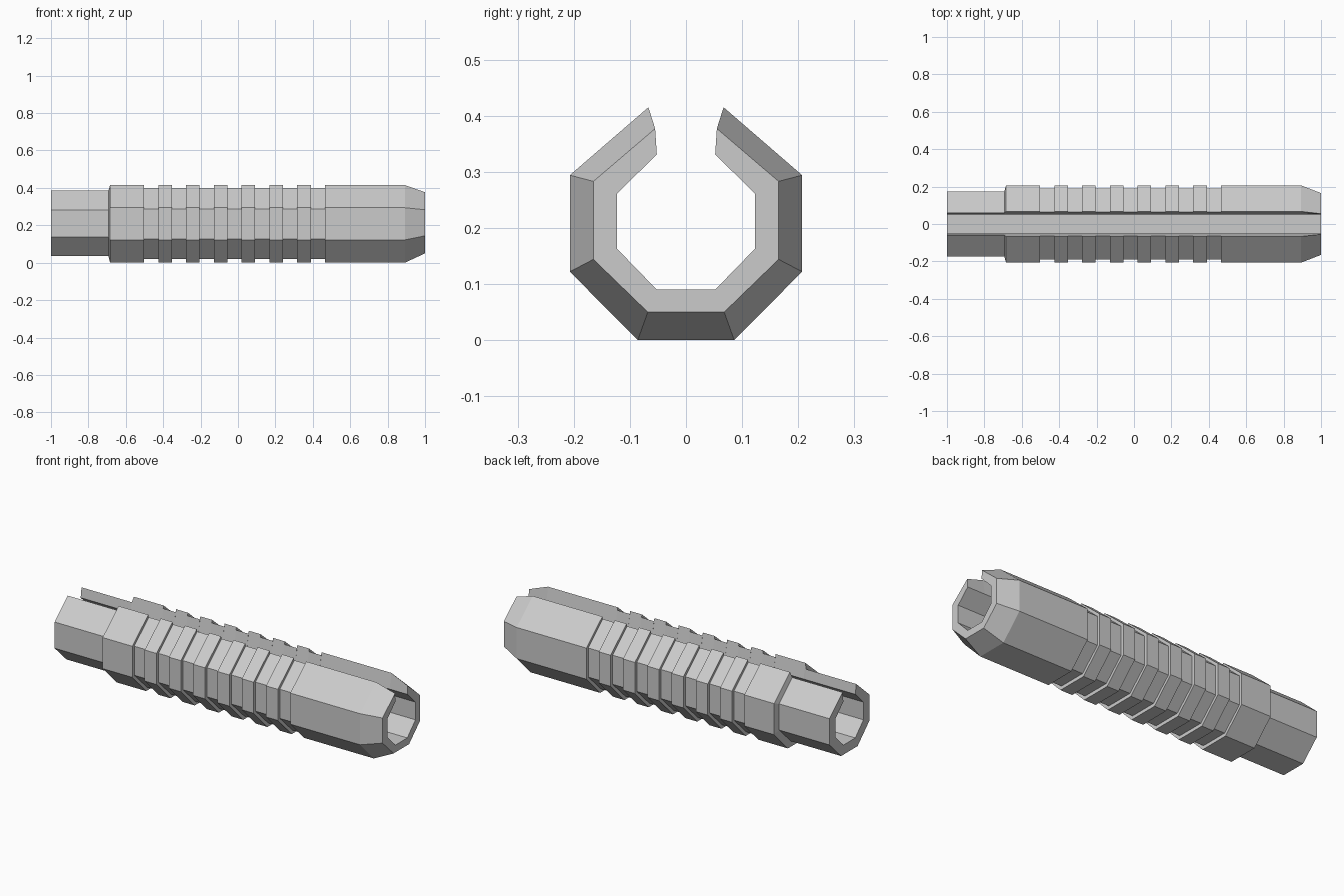
import bpy
import bmesh

cube = bpy.data.objects.get("Cube")
if cube:
    bpy.data.objects.remove(cube, do_unlink=True)

grey = bpy.data.materials.new("plain_grey")
grey.use_nodes = True
colour = (0.6, 0.6, 0.6, 1)
grey.diffuse_color = colour
grey.node_tree.nodes["Principled BSDF"].inputs["Base Color"].default_value = colour

# Half cross-sections (y, z), from the slot edge down to the flat underside
BODY = [(0.067, 0.415), (0.207, 0.294), (0.207, 0.122), (0.086, 0.0)]
GROOVE = [(0.063, 0.400), (0.190, 0.288), (0.190, 0.127), (0.079, 0.019)]
REAR = [(0.060, 0.385), (0.175, 0.283), (0.175, 0.138), (0.072, 0.037)]
NOSE = [(0.055, 0.377), (0.165, 0.283), (0.165, 0.144), (0.068, 0.050)]
BORE = [(0.052, 0.331), (0.123, 0.261), (0.123, 0.163), (0.052, 0.090)]


def both_sides(half):
    return half + [(-y, z) for y, z in reversed(half)]


# Stations along the length: rear sleeve, shoulder, grip grooves, nose
stations = [(-1.0, REAR), (-0.693, REAR), (-0.684, BODY)]
for i in range(7):
    start = -0.502 + 0.1485 * i
    end = start + 0.076
    stations += [(start, BODY), (start, GROOVE), (end, GROOVE), (end, BODY)]
stations += [(0.892, BODY), (1.0, NOSE)]

# Loft the slotted octagonal tube
bm = bmesh.new()
rings = []
for x, half in stations:
    loop = both_sides(half) + both_sides(BORE)[::-1]
    rings.append([bm.verts.new((x, y, z)) for y, z in loop])
count = len(rings[0])
for a, b in zip(rings, rings[1:]):
    for i in range(count):
        j = (i + 1) % count
        bm.faces.new((a[i], a[j], b[j], b[i]))

# Close both end rims
for ring in (rings[0], rings[-1]):
    for i in range(count // 2 - 1):
        bm.faces.new((ring[i], ring[i + 1], ring[-2 - i], ring[-1 - i]))
bmesh.ops.recalc_face_normals(bm, faces=bm.faces)

mesh = bpy.data.meshes.new("slotted_handguard")
bm.to_mesh(mesh)
bm.free()
mesh.materials.append(grey)
handguard = bpy.data.objects.new("slotted_handguard", mesh)
bpy.context.collection.objects.link(handguard)
